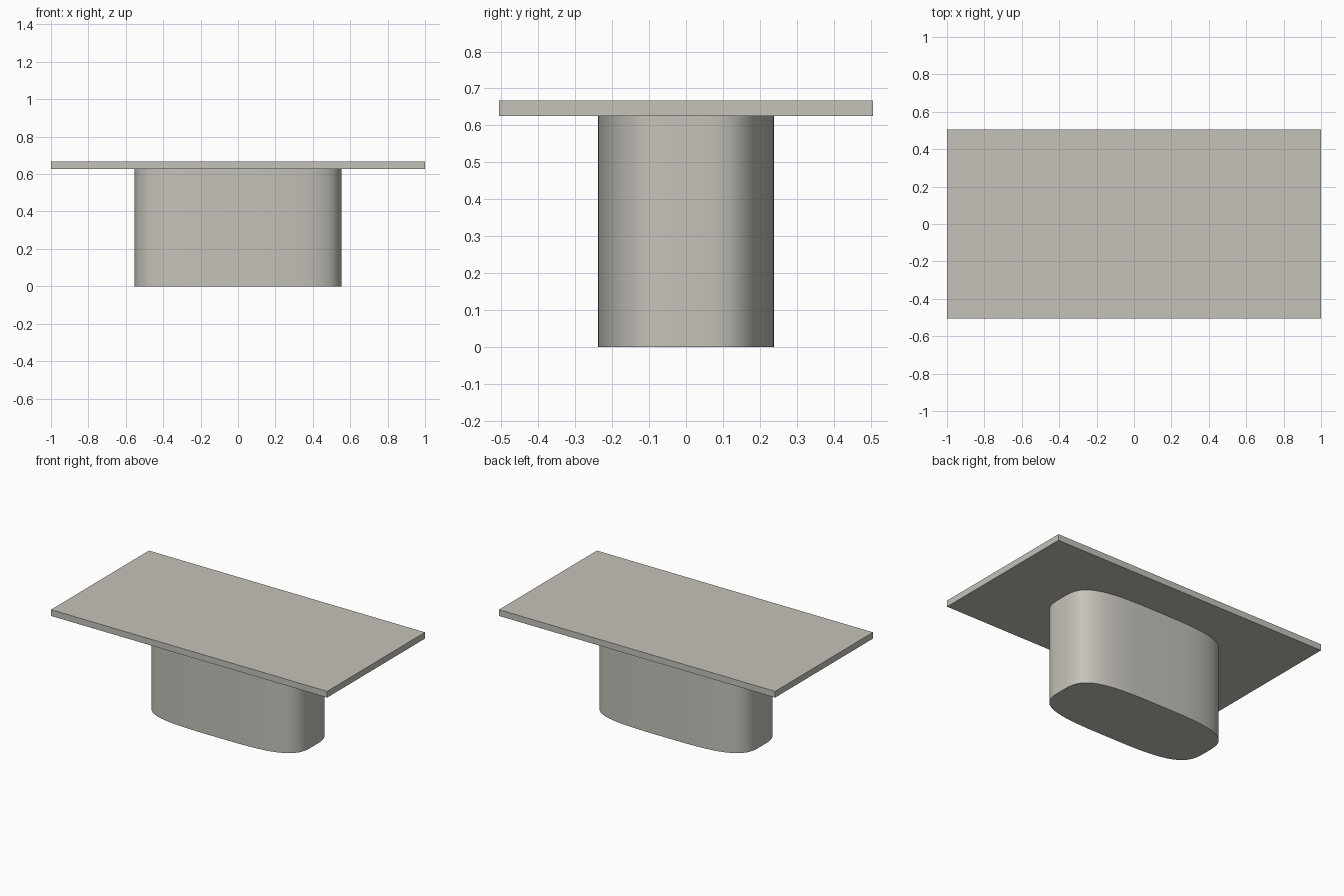
import bpy, bmesh, math

if "Cube" in bpy.data.objects:
    bpy.data.objects.remove(bpy.data.objects["Cube"])

stone = bpy.data.materials.new("warm_grey")
stone.diffuse_color = (0.56, 0.54, 0.49, 1)
stone.use_nodes = True
stone.node_tree.nodes["Principled BSDF"].inputs["Base Color"].default_value = stone.diffuse_color

TOP_Z, UNDER_Z = 0.667, 0.626


def extruded(name, outline, z0, z1):
    """Solid made by raising a closed outline from z0 to z1."""
    bm = bmesh.new()
    base = bm.faces.new([bm.verts.new((x, y, z0)) for x, y in outline])
    ext = bmesh.ops.extrude_face_region(bm, geom=[base], use_keep_orig=True)
    verts = [g for g in ext["geom"] if isinstance(g, bmesh.types.BMVert)]
    bmesh.ops.translate(bm, verts=verts, vec=(0, 0, z1 - z0))
    bmesh.ops.recalc_face_normals(bm, faces=bm.faces)
    mesh = bpy.data.meshes.new(name)
    bm.to_mesh(mesh)
    bm.free()
    mesh.materials.append(stone)
    obj = bpy.data.objects.new(name, mesh)
    bpy.context.collection.objects.link(obj)
    return obj


def superellipse(a, b, n, count):
    pts = []
    for i in range(count):
        t = 2 * math.pi * (i + 0.5) / count
        c, s = math.cos(t), math.sin(t)
        pts.append((math.copysign(a * abs(c) ** (2 / n), c),
                    math.copysign(b * abs(s) ** (2 / n), s)))
    return pts


# Thin rectangular table top
extruded("table_top", [(-1, -0.506), (1, -0.506), (1, 0.506), (-1, 0.506)],
         UNDER_Z, TOP_Z)

# Rounded pedestal with softly bowed sides
pedestal = extruded("pedestal", superellipse(0.554, 0.238, 3.5, 96), 0, UNDER_Z)
bpy.ops.object.select_all(action="DESELECT")
pedestal.select_set(True)
bpy.context.view_layer.objects.active = pedestal
bpy.ops.object.shade_smooth_by_angle(angle=math.radians(35))
